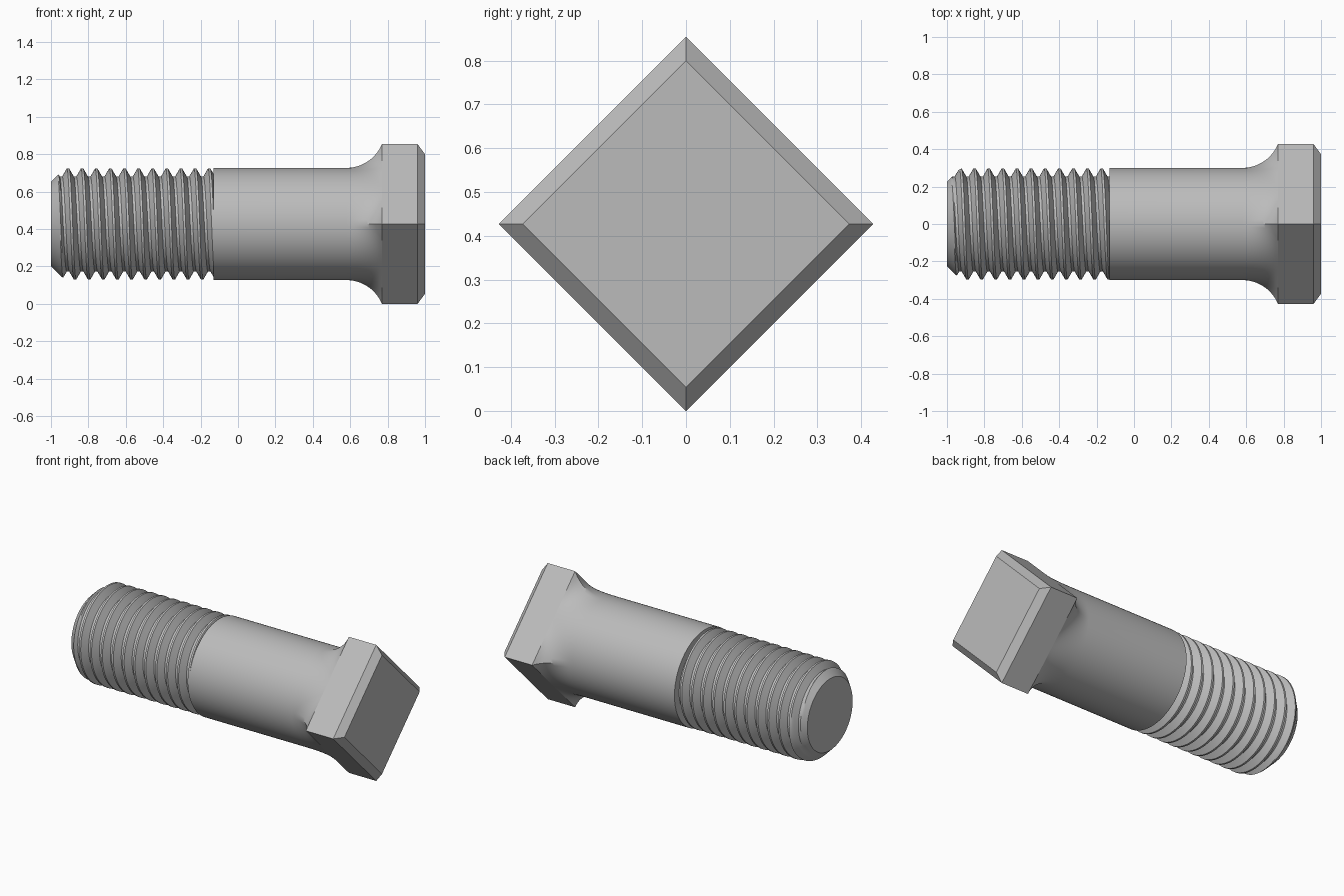
import bpy, bmesh
from math import sin, cos, pi, sqrt, tau

cube = bpy.data.objects.get("Cube")
if cube:
    bpy.data.objects.remove(cube)

AXIS_Z = 0.427          # bolt axis height, also the head's corner radius
CORNER = 0.427
SHANK_R = 0.3
STEP_X, FILLET_X, HEAD_X = -0.13, 0.58, 0.77
PITCH, CREST_R, ROOT_R = 0.0755, 0.297, 0.254
COLUMNS = 96

steel = bpy.data.materials.new("steel grey")
steel.use_nodes = True
steel.diffuse_color = (0.5, 0.5, 0.5, 1)
steel.node_tree.nodes["Principled BSDF"].inputs["Base Color"].default_value = (0.5, 0.5, 0.5, 1)


def loft(name, rows, columns, point, caps):
    """Skin a grid of (x, radius) points swept around the bolt axis."""
    bm = bmesh.new()
    grid = []
    for i in range(columns + 1):
        a = tau * i / columns
        line = []
        for j in range(rows):
            x, r = point(a, j)
            line.append(bm.verts.new((x, r * cos(a), AXIS_Z + r * sin(a))))
        grid.append(line)
    for p, q in zip(grid, grid[1:]):
        for j in range(rows - 1):
            bm.faces.new((p[j], p[j + 1], q[j + 1], q[j]))
    bmesh.ops.remove_doubles(bm, verts=bm.verts, dist=1e-5)
    # Close the chosen ends
    for x in caps:
        rim = [e for e in bm.edges if e.is_boundary
               and all(abs(v.co.x - x) < 1e-4 for v in e.verts)]
        bmesh.ops.holes_fill(bm, edges=rim, sides=0)
    bmesh.ops.recalc_face_normals(bm, faces=bm.faces)
    mesh = bpy.data.meshes.new(name)
    bm.to_mesh(mesh)
    bm.free()
    mesh.materials.append(steel)
    obj = bpy.data.objects.new(name, mesh)
    bpy.context.collection.objects.link(obj)
    bpy.ops.object.select_all(action='DESELECT')
    obj.select_set(True)
    bpy.context.view_layer.objects.active = obj
    bpy.ops.object.shade_smooth_by_angle(angle=pi / 6)
    return obj


# Threaded end: one right-handed helix, chamfered at the tip
CREST_HALF, ROOT_HALF = 0.006, 0.007
KNOTS = sorted([-CREST_HALF, CREST_HALF, PITCH / 2 - ROOT_HALF, PITCH / 2 + ROOT_HALF]
               + [CREST_HALF + s * 0.006 for s in (1, 2, 3)]
               + [PITCH - CREST_HALF - s * 0.006 for s in (1, 2, 3)])
TURNS = 16


def thread_point(a, j):
    turn, k = divmod(j, len(KNOTS))
    crest = -0.909 + PITCH * (a / tau - 0.25)
    x = crest + (turn - 3) * PITCH + KNOTS[k]
    x = min(max(x, -1), STEP_X)
    off = (x - crest) % PITCH
    off = min(off, PITCH - off)
    t = (off - CREST_HALF) / (PITCH / 2 - ROOT_HALF - CREST_HALF)
    r = CREST_R + (ROOT_R - CREST_R) * min(max(t, 0), 1)
    return x, min(r, 0.225 + x + 1)


loft("threaded_end", TURNS * len(KNOTS), COLUMNS, thread_point, [-1])

# Shank: round bar flaring into the square head
FLARE = 14


def shank_point(a, j):
    if j == 0:
        return STEP_X, SHANK_R
    u = (j - 1) / FLARE
    square = CORNER / sqrt(2) / cos(a % (pi / 2) - pi / 4)
    steep = 0.92
    g = (1 - sqrt(1 - (steep * u) ** 2)) / (1 - sqrt(1 - steep ** 2))
    return FILLET_X + (HEAD_X - FILLET_X) * u, SHANK_R + (square - SHANK_R) * g


loft("shank", FLARE + 2, COLUMNS, shank_point, [STEP_X])

# Square head standing on a corner, chamfered on its outer face
HEAD = [(HEAD_X, CORNER), (0.96, CORNER), (1, 0.373)]
loft("head", len(HEAD), 4, lambda a, j: HEAD[j], [1])
